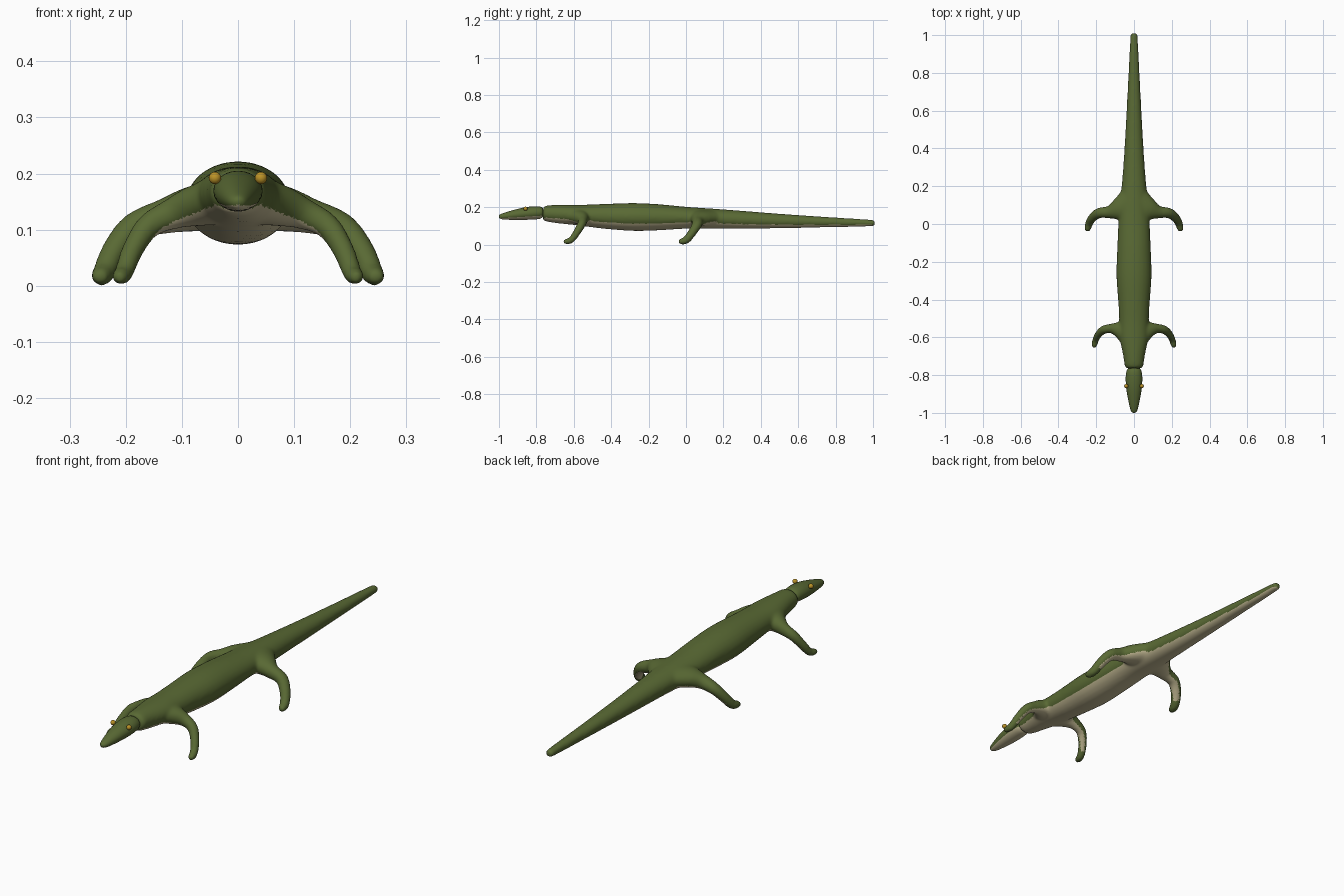
import bpy, bmesh, math
from mathutils import Vector

if "Cube" in bpy.data.objects:
    bpy.data.objects.remove(bpy.data.objects["Cube"])


def material(name, rgb):
    m = bpy.data.materials.new(name)
    m.diffuse_color = (*rgb, 1)
    m.use_nodes = True
    m.node_tree.nodes["Principled BSDF"].inputs["Base Color"].default_value = m.diffuse_color
    return m


GREEN = material("moss green", (0.10, 0.142, 0.034))
BELLY = material("pale belly", (0.54, 0.48, 0.29))
AMBER = material("amber", (0.50, 0.29, 0.02))


def smooth_path(keys, steps):
    """Catmull-Rom interpolation of tuples (x, y, z, radius across, radius up)."""
    k = [keys[0]] + list(keys) + [keys[-1]]
    out = []
    for i in range(1, len(k) - 2):
        for s in range(steps):
            t = s / steps
            out.append([0.5 * (2 * b + (c - a) * t + (2 * a - 5 * b + 4 * c - d) * t * t
                               + (3 * b - a - 3 * c + d) * t ** 3)
                        for a, b, c, d in zip(*k[i - 1:i + 3])])
    return out + [list(keys[-1])]


def tube(bm, keys, steps=4, sides=24):
    """Closed tube of elliptical rings along a smooth path."""
    pts = smooth_path(keys, steps)
    rings = []
    for i, p in enumerate(pts):
        a, b = pts[max(i - 1, 0)], pts[min(i + 1, len(pts) - 1)]
        t = (Vector(b[:3]) - Vector(a[:3])).normalized()
        side = t.cross(Vector((0, 0, 1))).normalized()
        up = side.cross(t)
        rings.append([bm.verts.new(Vector(p[:3])
                      + side * p[3] * math.cos(2 * math.pi * j / sides)
                      + up * p[4] * math.sin(2 * math.pi * j / sides)) for j in range(sides)])
    for r, q in zip(rings, rings[1:]):
        for j in range(sides):
            n = (j + 1) % sides
            bm.faces.new((r[j], r[n], q[n], q[j]))
    bm.faces.new(rings[0])
    bm.faces.new(rings[-1])


def spine(rows):
    """Rows (y, half width, bottom, top) to tube keys."""
    return [(0, y, (b + t) / 2, w, (t - b) / 2) for y, w, b, t in rows]


def make_object(name, bm):
    bmesh.ops.recalc_face_normals(bm, faces=bm.faces[:])
    me = bpy.data.meshes.new(name)
    bm.to_mesh(me)
    bm.free()
    ob = bpy.data.objects.new(name, me)
    bpy.context.collection.objects.link(ob)
    return ob


def paint_skin(me, limit=-0.55):
    """Pale on downward faces, green elsewhere and on the feet."""
    me.materials.clear()
    me.materials.append(GREEN)
    me.materials.append(BELLY)
    for p in me.polygons:
        p.material_index = int(p.normal.z < limit and p.center.z > 0.03)
        p.use_smooth = True


# body and tail
bm = bmesh.new()
tube(bm, spine([
    (-0.765, 0.030, 0.145, 0.190), (-0.755, 0.048, 0.127, 0.207), (-0.70, 0.057, 0.116, 0.212),
    (-0.60, 0.076, 0.105, 0.213), (-0.52, 0.078, 0.095, 0.214), (-0.42, 0.083, 0.083, 0.218),
    (-0.28, 0.093, 0.073, 0.222), (-0.15, 0.090, 0.076, 0.216), (0.0, 0.083, 0.085, 0.202),
    (0.10, 0.078, 0.085, 0.195), (0.20, 0.066, 0.085, 0.188), (0.32, 0.056, 0.085, 0.179),
    (0.50, 0.045, 0.087, 0.165), (0.75, 0.032, 0.092, 0.148), (0.988, 0.020, 0.097, 0.133),
    (1.003, 0.013, 0.102, 0.127)]))

# legs, both sides, merged into the body with flared roots
for s in (-1, 1):
    tube(bm, [(s * x, y, z, ra, ru) for x, y, z, ra, ru in [
        (0.03, -0.575, 0.152, 0.080, 0.042), (0.078, -0.560, 0.142, 0.046, 0.037),
        (0.12, -0.553, 0.127, 0.026, 0.028), (0.160, -0.560, 0.106, 0.023, 0.023),
        (0.188, -0.585, 0.063, 0.020, 0.020), (0.203, -0.614, 0.024, 0.018, 0.018),
        (0.210, -0.642, 0.016, 0.016, 0.015), (0.211, -0.656, 0.016, 0.009, 0.009)]])
    tube(bm, [(s * x, y, z, ra, ru) for x, y, z, ra, ru in [
        (0.03, 0.090, 0.142, 0.105, 0.046), (0.080, 0.077, 0.137, 0.064, 0.041),
        (0.13, 0.063, 0.124, 0.034, 0.032), (0.185, 0.058, 0.105, 0.028, 0.026),
        (0.220, 0.032, 0.063, 0.024, 0.023), (0.238, 0.002, 0.025, 0.021, 0.021),
        (0.245, -0.026, 0.017, 0.018, 0.017), (0.246, -0.041, 0.017, 0.010, 0.010)]])
body = make_object("body_with_legs_and_tail", bm)
rm = body.modifiers.new("merge", "REMESH")
rm.mode = "VOXEL"
rm.voxel_size = 0.006
sm = body.modifiers.new("soften", "SMOOTH")
sm.factor = 0.5
sm.iterations = 16
dg = bpy.context.evaluated_depsgraph_get()
merged = bpy.data.meshes.new_from_object(body.evaluated_get(dg))
body.modifiers.clear()
body.data = merged
paint_skin(merged)

# head
bm = bmesh.new()
tube(bm, spine([
    (-1.0, 0.004, 0.144, 0.152), (-0.994, 0.013, 0.138, 0.160), (-0.975, 0.021, 0.134, 0.168),
    (-0.93, 0.031, 0.132, 0.182), (-0.87, 0.041, 0.132, 0.197), (-0.82, 0.044, 0.134, 0.204),
    (-0.785, 0.041, 0.137, 0.204), (-0.768, 0.034, 0.143, 0.196), (-0.762, 0.018, 0.156, 0.183)]))
paint_skin(make_object("head", bm).data)

# eyes
for s, side in ((-1, "left"), (1, "right")):
    bm = bmesh.new()
    bmesh.ops.create_uvsphere(bm, u_segments=16, v_segments=10, radius=0.011)
    eye = make_object(side + "_eye", bm)
    eye.location = (s * 0.041, -0.858, 0.192)
    eye.data.materials.append(AMBER)
    for p in eye.data.polygons:
        p.use_smooth = True
